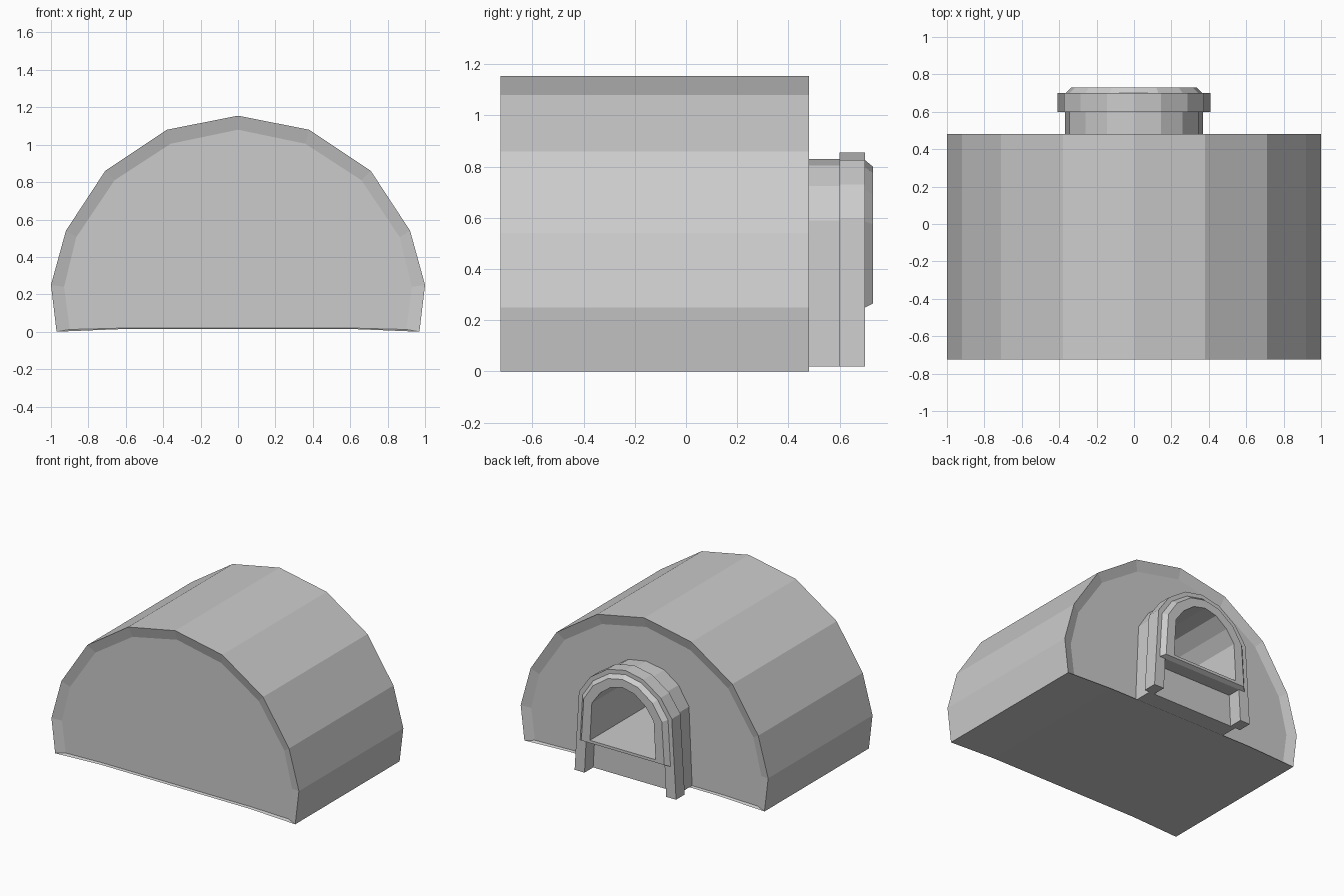
import bpy
import bmesh

if "Cube" in bpy.data.objects:
    bpy.data.objects.remove(bpy.data.objects["Cube"], do_unlink=True)

grey = bpy.data.materials.new("plain grey")
grey.use_nodes = True
colour = (0.6, 0.6, 0.6, 1)
grey.diffuse_color = colour
grey.node_tree.nodes["Principled BSDF"].inputs["Base Color"].default_value = colour


def arch(half):
    """Mirror a half profile that runs from the foot up to the peak on x = 0."""
    return half + [(-x, z) for x, z in reversed(half) if x > 0]


def loft(name, rings):
    """Closed solid through (y, profile) rings, capped at both ends."""
    bm = bmesh.new()
    loops = [[bm.verts.new((x, y, z)) for x, z in prof] for y, prof in rings]
    n = len(loops[0])
    for a, b in zip(loops, loops[1:]):
        for i in range(n):
            j = (i + 1) % n
            bm.faces.new((a[i], a[j], b[j], b[i]))
    bm.faces.new(loops[0])
    bm.faces.new(loops[-1])
    bmesh.ops.recalc_face_normals(bm, faces=bm.faces)
    mesh = bpy.data.meshes.new(name)
    bm.to_mesh(mesh)
    bm.free()
    mesh.materials.append(grey)
    ob = bpy.data.objects.new(name, mesh)
    bpy.context.collection.objects.link(ob)
    return ob


# Vaulted body with shallow dished end walls
outer = arch([(0.6, 0.015), (0.97, 0), (1, 0.25), (0.92, 0.54),
              (0.71, 0.86), (0.38, 1.08), (0, 1.155)])
inner = arch([(0.6, 0.02), (0.9, 0.012), (0.93, 0.24), (0.865, 0.505),
              (0.66, 0.81), (0.36, 1.005), (0, 1.08)])
body = loft("vaulted_body", [(-0.703, inner), (-0.725, outer),
                             (0.48, outer), (0.458, inner)])

# Porch on the back wall
porch_half = [(0.37, 0.02), (0.345, 0.59), (0.26, 0.725), (0.145, 0.805), (0, 0.83)]
porch = loft("porch", [(0.4, arch(porch_half)), (0.6, arch(porch_half))])

# Arched door frame with legs reaching the ground
frame_out = arch([(0.41, 0.02), (0.375, 0.6), (0.285, 0.73), (0.145, 0.825), (0, 0.855)])
frame_in = arch([(0.33, 0.02), (0.3, 0.57), (0.22, 0.68), (0.11, 0.755), (0, 0.78)])
strip = frame_out + frame_in[::-1]
loft("door_frame", [(0.6, strip), (0.7, strip)])

# Raised surround with a chamfered edge
wide = arch([(0.365, 0.25), (0.345, 0.585), (0.26, 0.71), (0.13, 0.797), (0, 0.825)])
narrow = arch([(0.335, 0.265), (0.315, 0.575), (0.24, 0.69), (0.12, 0.775), (0, 0.8)])
surround = loft("door_surround", [(0.6, wide), (0.7, wide), (0.73, narrow)])

# Deep tunnel cut through surround, porch and body
opening = arch([(0.265, 0.285), (0.25, 0.56), (0.185, 0.65), (0.095, 0.718), (0, 0.74)])
cutter = loft("tunnel_cutter", [(-0.6, opening), (0.9, opening)])
cutter.hide_render = True
for ob in (body, porch, surround):
    cut = ob.modifiers.new("tunnel", "BOOLEAN")
    cut.operation = "DIFFERENCE"
    cut.solver = "EXACT"
    cut.object = cutter
    bpy.context.view_layer.objects.active = ob
    bpy.ops.object.modifier_apply(modifier=cut.name)
bpy.data.objects.remove(cutter, do_unlink=True)
